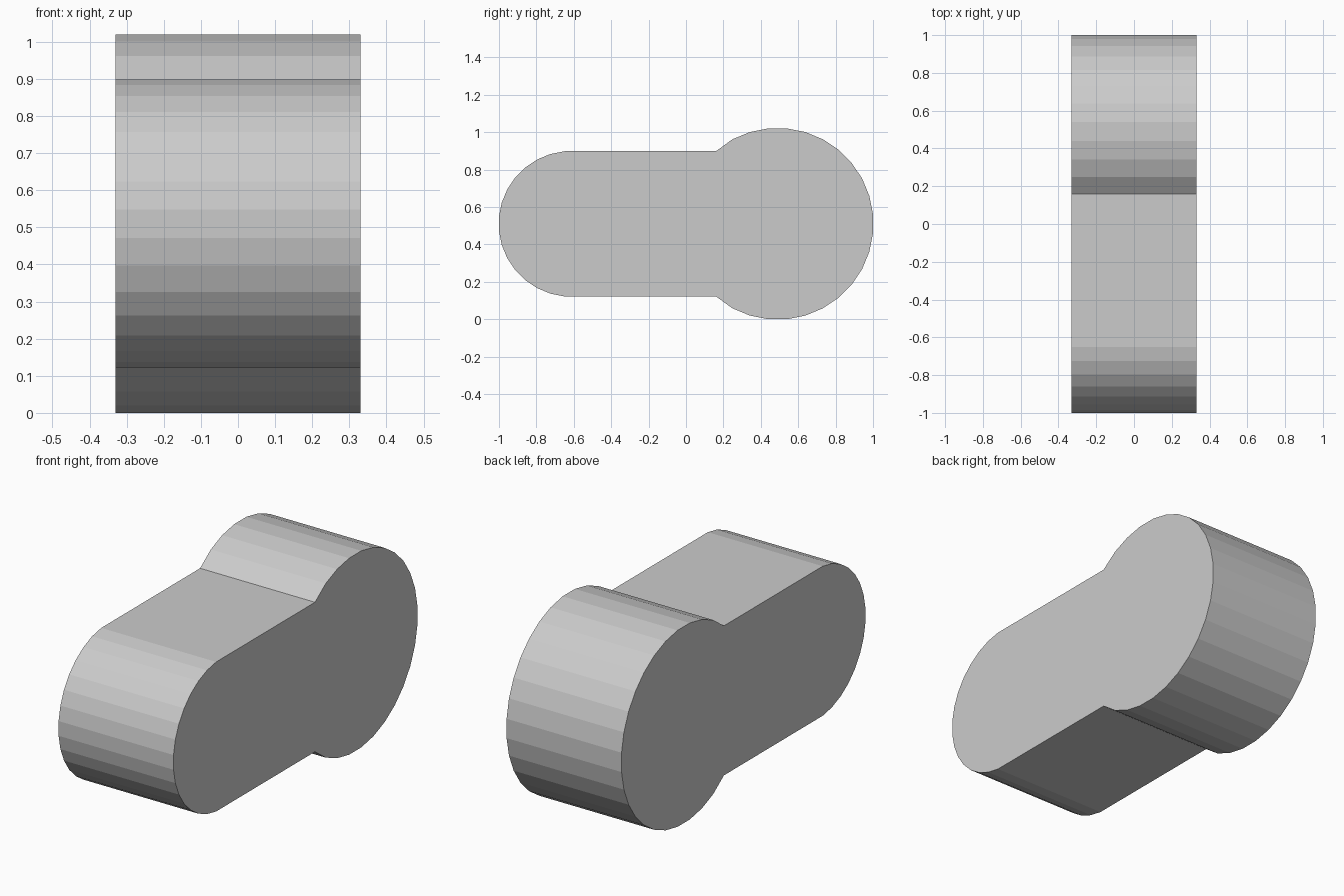
import bpy, bmesh
from math import sin, cos, pi

if "Cube" in bpy.data.objects:
    bpy.data.objects.remove(bpy.data.objects["Cube"])

HALF_WIDTH = 0.33
CENTRE_Z = 0.51
STEP = 2 * pi / 32


def arc(cy, apothem, first, last):
    """Points of a 32-sided circle with flats at top, bottom and ends."""
    r = apothem / cos(STEP / 2)
    return [(cy + r * cos((k + 0.5) * STEP), CENTRE_Z + r * sin((k + 0.5) * STEP))
            for k in range(first, last + 1)]


# Outline seen from the side: large round end, two notches, small round end
outline = arc(0.49, 0.51, -11, 10)
outline.append((0.16, CENTRE_Z + 0.388))
outline += arc(-0.612, 0.388, 8, 23)
outline.append((0.16, CENTRE_Z - 0.388))

# Extrude the outline across the width
bm = bmesh.new()
face = bm.faces.new([bm.verts.new((-HALF_WIDTH, y, z)) for y, z in outline])
new = bmesh.ops.extrude_face_region(bm, geom=[face])["geom"]
bmesh.ops.translate(bm, vec=(2 * HALF_WIDTH, 0, 0),
                    verts=[v for v in new if isinstance(v, bmesh.types.BMVert)])
# Restore the starting cap if the extrusion consumed it
bmesh.ops.holes_fill(bm, edges=[e for e in bm.edges if e.is_boundary], sides=0)
bmesh.ops.recalc_face_normals(bm, faces=bm.faces)

mesh = bpy.data.meshes.new("keyhole_block")
bm.to_mesh(mesh)
bm.free()
bpy.context.collection.objects.link(bpy.data.objects.new("keyhole_block", mesh))
